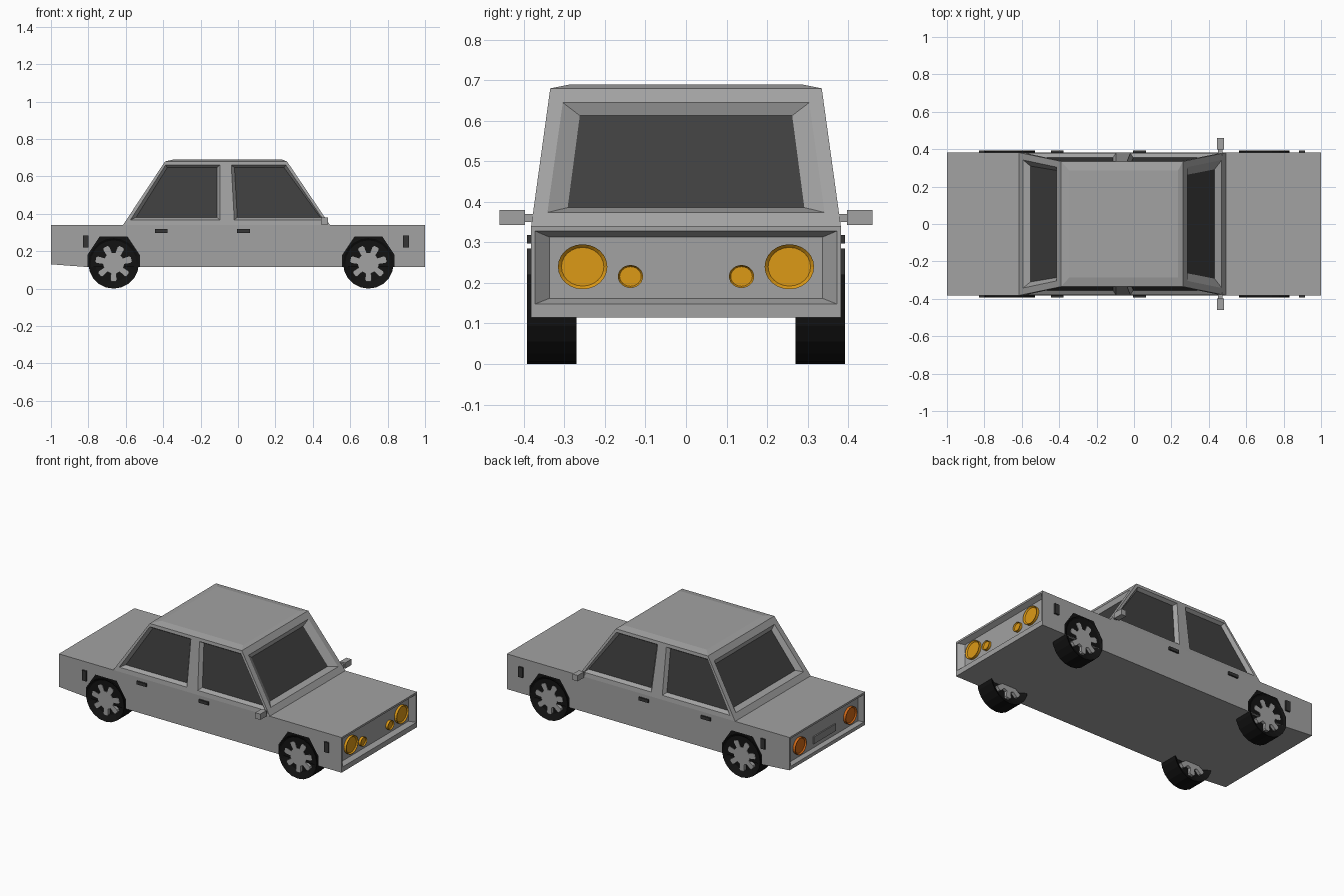
import bpy, bmesh, math
from mathutils import Matrix, Vector

if "Cube" in bpy.data.objects:
    bpy.data.objects.remove(bpy.data.objects["Cube"])


def mat(name, r, g, b):
    m = bpy.data.materials.new(name)
    m.diffuse_color = (r, g, b, 1)
    m.use_nodes = True
    m.node_tree.nodes["Principled BSDF"].inputs["Base Color"].default_value = m.diffuse_color
    return m


GREY = mat("body_grey", 0.36, 0.36, 0.36)
GLASS = mat("window_dark", 0.05, 0.05, 0.05)
BLACK = mat("tyre_black", 0.006, 0.006, 0.006)
TRIM = mat("trim_dark", 0.035, 0.035, 0.035)
AMBER = mat("headlight_amber", 0.72, 0.32, 0.008)
ORANGE = mat("taillight_orange", 0.65, 0.14, 0.008)
PLATE = mat("plate_grey", 0.25, 0.25, 0.25)


def finish(bm, name, mats):
    bmesh.ops.remove_doubles(bm, verts=bm.verts, dist=1e-5)
    bmesh.ops.recalc_face_normals(bm, faces=bm.faces)
    me = bpy.data.meshes.new(name)
    bm.to_mesh(me)
    bm.free()
    for m in mats:
        me.materials.append(m)
    ob = bpy.data.objects.new(name, me)
    bpy.context.collection.objects.link(ob)
    return ob


def face(bm, pts, mi=0):
    f = bm.faces.new([bm.verts.new(p) for p in pts])
    f.material_index = mi
    return f


def panel(bm, wall, hole, floor, mi):
    # wall quad with a sloped recess and a floor face
    for a, b in ((wall, hole), (hole, floor)):
        for i in range(4):
            j = (i + 1) % 4
            face(bm, [a[i], a[j], b[j], b[i]])
    face(bm, floor, mi)


def box(name, x0, x1, y0, y1, z0, z1, m):
    bm = bmesh.new()
    bmesh.ops.create_cube(bm, size=1)
    for v in bm.verts:
        v.co = Vector(((x0, x1)[v.co.x > 0], (y0, y1)[v.co.y > 0], (z0, z1)[v.co.z > 0]))
    return finish(bm, name, [m])


# lower body: flat slab with recessed nose and tail panels
W, TOP, BOT = 0.382, 0.34, 0.115
bm = bmesh.new()
for s in (-1, 1):
    face(bm, [(-1, s * W, 0.13), (-0.8, s * W, BOT), (1, s * W, BOT), (1, s * W, TOP), (-1, s * W, TOP)])
face(bm, [(-1, -W, TOP), (1, -W, TOP), (1, W, TOP), (-1, W, TOP)])
face(bm, [(-0.8, -W, BOT), (1, -W, BOT), (1, W, BOT), (-0.8, W, BOT)])
face(bm, [(-1, -W, 0.13), (-0.8, -W, BOT), (-0.8, W, BOT), (-1, W, 0.13)])


def yz(x, w, z0, z1):
    return [(x, -w, z0), (x, w, z0), (x, w, z1), (x, -w, z1)]


panel(bm, yz(1, W, BOT, TOP), yz(1, 0.372, 0.148, 0.328), yz(0.97, 0.337, 0.162, 0.313), 0)
panel(bm, yz(-1, W, 0.13, TOP), yz(-1, 0.372, 0.152, 0.328), yz(-0.975, 0.345, 0.162, 0.315), 0)
finish(bm, "lower_body", [GREY])

# cabin: tapered walls with recessed windows and a bevelled roof
XB, XT, YT, ZT = (-0.615, 0.492), (-0.39, 0.262), 0.335, 0.68


def lerp(a, b, z):
    return a + (b - a) * (z - TOP) / (ZT - TOP)


bm = bmesh.new()
for s in (-1, 1):
    def side(pts, d=0):
        return [(x, s * (lerp(W, YT, z) - d), z) for x, z in pts]
    panel(bm, side([(XB[0], TOP), (XT[0], ZT), (-0.07, ZT), (-0.062, TOP)]),
          side([(-0.575, 0.367), (-0.388, 0.66), (-0.097, 0.66), (-0.097, 0.367)]),
          side([(-0.545, 0.381), (-0.378, 0.647), (-0.113, 0.647), (-0.113, 0.381)], 0.022), 1)
    panel(bm, side([(-0.062, TOP), (-0.07, ZT), (XT[1], ZT), (XB[1], TOP)]),
          side([(-0.02, 0.367), (-0.036, 0.66), (0.256, 0.66), (0.457, 0.367)]),
          side([(-0.004, 0.381), (-0.019, 0.647), (0.246, 0.647), (0.44, 0.381)], 0.022), 1)

for e, (gb, gt) in ((0, (0.31, 0.285)), (1, (0.292, 0.262))):
    def end(pts, d=0):
        return [(lerp(XB[e], XT[e], z) - d * (1 if e else -1), y, z) for y, z in pts]

    def trap(wb, zb, wt, zt):
        return [(-wb, zb), (wb, zb), (wt, zt), (-wt, zt)]
    panel(bm, end(trap(W, TOP, YT, ZT)), end(trap(0.342, 0.374, 0.304, 0.645)),
          end(trap(gb, 0.386, gt, 0.613), 0.03), 1)

low = [(XT[0], -YT, ZT), (XT[1], -YT, ZT), (XT[1], YT, ZT), (XT[0], YT, ZT)]
high = [(-0.345, -0.285, 0.69), (0.235, -0.285, 0.69), (0.235, 0.285, 0.69), (-0.345, 0.285, 0.69)]
for i in range(4):
    j = (i + 1) % 4
    face(bm, [low[i], low[j], high[j], high[i]])
face(bm, high)
finish(bm, "cabin", [GREY, GLASS])


def recess_caps(bm, thickness, depth, mi=0):
    # sink both flat ends of a z-aligned cylinder
    for f in [f for f in bm.faces if abs(f.normal.z) > 0.9]:
        bmesh.ops.inset_region(bm, faces=[f], thickness=thickness, use_even_offset=True)
        n = f.normal.copy()
        for v in f.verts:
            v.co -= n * depth
        f.material_index = mi


# wheels: black tyre with recessed faces and seven-spoke rims
R, SP = 0.135, 7
for xn, wx in (("rear", -0.665), ("front", 0.697)):
    for s, sn in ((-1, "right"), (1, "left")):
        place = Matrix.Translation((wx, s * 0.331, R)) @ Matrix.Rotation(math.pi / 2, 4, 'X')
        bm = bmesh.new()
        bmesh.ops.create_cone(bm, cap_ends=True, segments=20, radius1=R, radius2=R, depth=0.122)
        bm.normal_update()
        recess_caps(bm, 0.037, 0.025)
        bm.transform(place)
        finish(bm, f"{xn}_{sn}_tyre", [BLACK])

        bm = bmesh.new()
        star = []
        for k in range(SP):
            c = -math.pi / 2 + k * 2 * math.pi / SP
            for r, da in ((0.056, -0.27), (0.09, -0.2), (0.098, -0.12), (0.098, 0.12), (0.09, 0.2), (0.056, 0.27)):
                star.append((r * math.cos(c + da), r * math.sin(c + da)))
        for z0, z1 in ((0.03, 0.056), (-0.056, -0.03)):
            face(bm, [(x, y, z0) for x, y in star])
            face(bm, [(x, y, z1) for x, y in star])
            for i in range(len(star)):
                a, b = star[i - 1], star[i]
                face(bm, [(*a, z0), (*b, z0), (*b, z1), (*a, z1)])
        bm.transform(place)
        finish(bm, f"{xn}_{sn}_rim", [GREY])

        # thin dark arch plate behind the tyre
        bm = bmesh.new()
        arc = [(wx + x, z) for x, z in ((-0.14, BOT), (-0.14, 0.18), (-0.075, 0.278),
                                        (0.075, 0.278), (0.14, 0.18), (0.14, BOT))]
        face(bm, [(x, s * (W + 0.002), z) for x, z in arc])
        finish(bm, f"{xn}_{sn}_arch", [BLACK])


# round lamps, slightly oval, with a sunken lens
def lamp(name, x, y, z, r, m):
    bm = bmesh.new()
    bmesh.ops.create_cone(bm, cap_ends=True, segments=24, radius1=r, radius2=r, depth=0.04)
    bm.normal_update()
    recess_caps(bm, r * 0.14, 0.008)
    bm.transform(Matrix.Translation((x, y, z)) @ Matrix.Diagonal((1, 1, 0.91, 1))
                 @ Matrix.Rotation(math.pi / 2, 4, 'Y'))
    finish(bm, name, [m])


for s, sn in ((-1, "right"), (1, "left")):
    lamp(f"headlight_{sn}", 0.967, s * 0.255, 0.24, 0.061, AMBER)
    lamp(f"small_lamp_{sn}", 0.967, s * 0.137, 0.216, 0.031, AMBER)
    lamp(f"taillight_{sn}", -0.972, s * 0.255, 0.235, 0.058, ORANGE)
    y0, y1 = sorted((s * 0.375, s * 0.392))
    # door handles and side markers
    for n, a in (("rear", -0.445), ("front", -0.005)):
        box(f"{n}_handle_{sn}", a, a + 0.068, y0, y1, 0.298, 0.318, TRIM)
    for n, a in (("rear", -0.83), ("front", 0.883)):
        box(f"{n}_marker_{sn}", a, a + 0.03, y0, y1, 0.22, 0.285, TRIM)
    # door mirrors on short stalks
    a, b = sorted((s * 0.397, s * 0.46))
    box(f"mirror_{sn}", 0.444, 0.48, a, b, 0.343, 0.38, GREY)
    a, b = sorted((s * 0.365, s * 0.4))
    box(f"mirror_stalk_{sn}", 0.45, 0.472, a, b, 0.35, 0.37, GREY)

# blank rear plate
box("rear_plate", -0.983, -0.97, -0.11, 0.11, 0.19, 0.235, PLATE)
